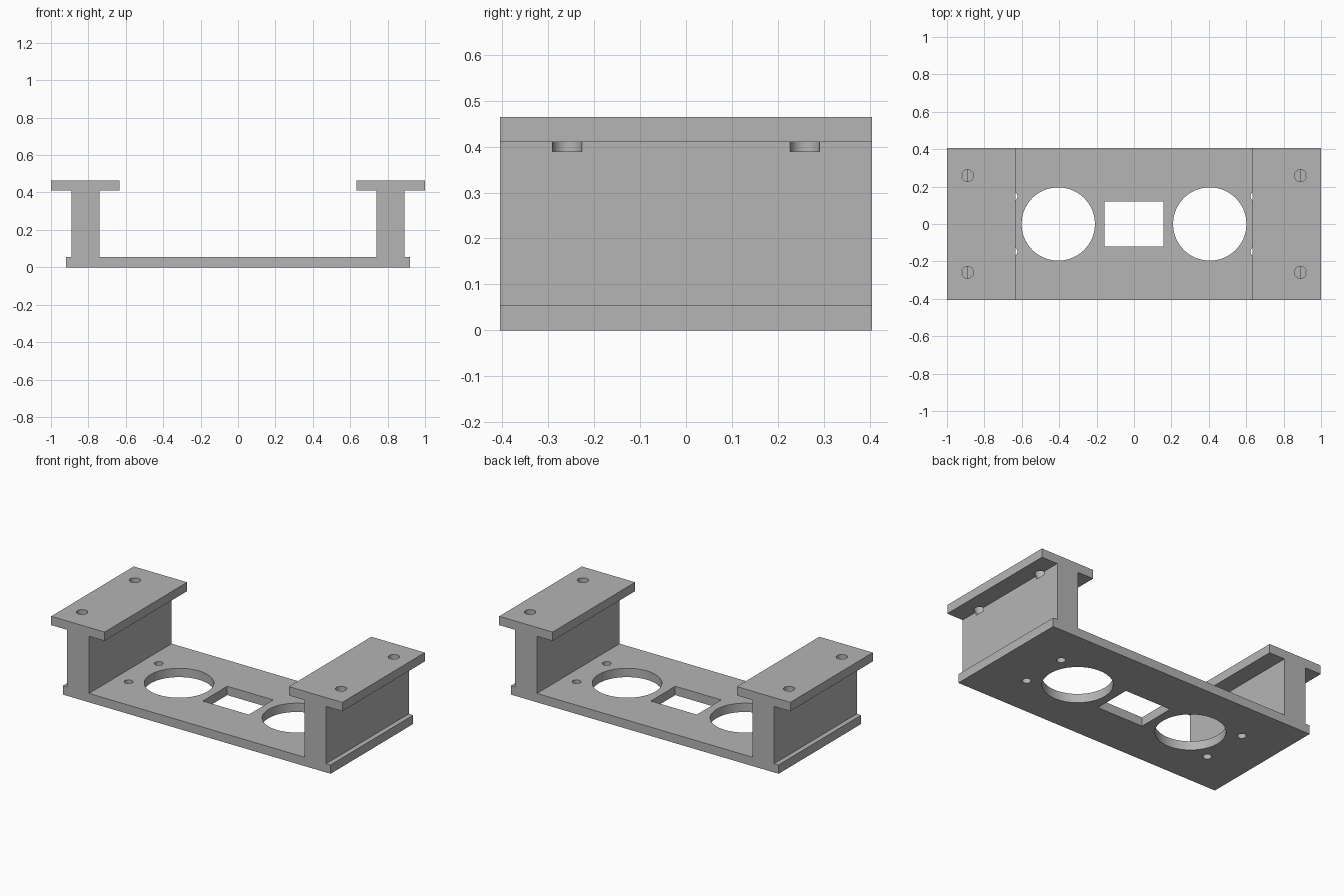
import bpy
import bmesh
from math import radians

cube = bpy.data.objects.get("Cube")
if cube:
    bpy.data.objects.remove(cube, do_unlink=True)

DEPTH = 0.405        # half depth along y
BASE_TOP = 0.055
FLANGE_BOTTOM = 0.41
FLANGE_TOP = 0.465

grey = bpy.data.materials.new("plain grey")
grey.use_nodes = True
color = (0.46, 0.46, 0.46, 1)
grey.diffuse_color = color
grey.node_tree.nodes["Principled BSDF"].inputs["Base Color"].default_value = color


def extrude_profile(name, points):
    """Extrude an xz outline through the full depth."""
    bm = bmesh.new()
    face = bm.faces.new([bm.verts.new((x, -DEPTH, z)) for x, z in points])
    result = bmesh.ops.extrude_face_region(bm, geom=[face])
    moved = [v for v in result["geom"] if isinstance(v, bmesh.types.BMVert)]
    bmesh.ops.translate(bm, verts=moved, vec=(0, 2 * DEPTH, 0))
    bmesh.ops.recalc_face_normals(bm, faces=bm.faces)
    mesh = bpy.data.meshes.new(name)
    bm.to_mesh(mesh)
    bm.free()
    mesh.materials.append(grey)
    obj = bpy.data.objects.new(name, mesh)
    bpy.context.collection.objects.link(obj)
    return obj


def cut(target, cutter):
    """Subtract the cutter from the target and discard it."""
    cutter.hide_render = True
    cutter.data.materials.append(grey)
    mod = target.modifiers.new("cut", "BOOLEAN")
    mod.operation = "DIFFERENCE"
    mod.solver = "EXACT"
    mod.object = cutter
    bpy.context.view_layer.objects.active = target
    bpy.ops.object.modifier_apply(modifier=mod.name)
    bpy.data.objects.remove(cutter, do_unlink=True)


def drill(target, x, y, radius, bottom, top, sides):
    bpy.ops.mesh.primitive_cylinder_add(
        vertices=sides, radius=radius, depth=top - bottom,
        location=(x, y, (bottom + top) / 2))
    cut(target, bpy.context.object)


# One-piece frame: base plate, two uprights and two mounting flanges
half = [(0.92, 0), (0.92, BASE_TOP), (0.89, BASE_TOP), (0.89, FLANGE_BOTTOM),
        (1, FLANGE_BOTTOM), (1, FLANGE_TOP), (0.633, FLANGE_TOP),
        (0.633, FLANGE_BOTTOM), (0.74, FLANGE_BOTTOM), (0.74, BASE_TOP)]
frame = extrude_profile("mounting_frame", half + [(-x, z) for x, z in reversed(half)])

# Rectangular window in the base
bpy.ops.mesh.primitive_cube_add(size=1, location=(0, 0, BASE_TOP / 2))
window = bpy.context.object
window.scale = (0.316, 0.24, 0.2)
cut(frame, window)

for side in (-1, 1):
    # Large round opening in the base
    drill(frame, side * 0.405, 0, 0.196, -0.1, 0.15, 64)
    for end in (-1, 1):
        # Small pin hole in the base
        drill(frame, side * 0.648, end * 0.148, 0.025, -0.1, 0.15, 24)
        # Screw hole through the flange, notching the upright's outer face
        drill(frame, side * 0.89, end * 0.259, 0.032, 0.39, 0.55, 32)

# Smooth hole walls, crisp edges
bpy.ops.object.select_all(action="DESELECT")
frame.select_set(True)
bpy.context.view_layer.objects.active = frame
bpy.ops.object.shade_smooth_by_angle(angle=radians(30))
